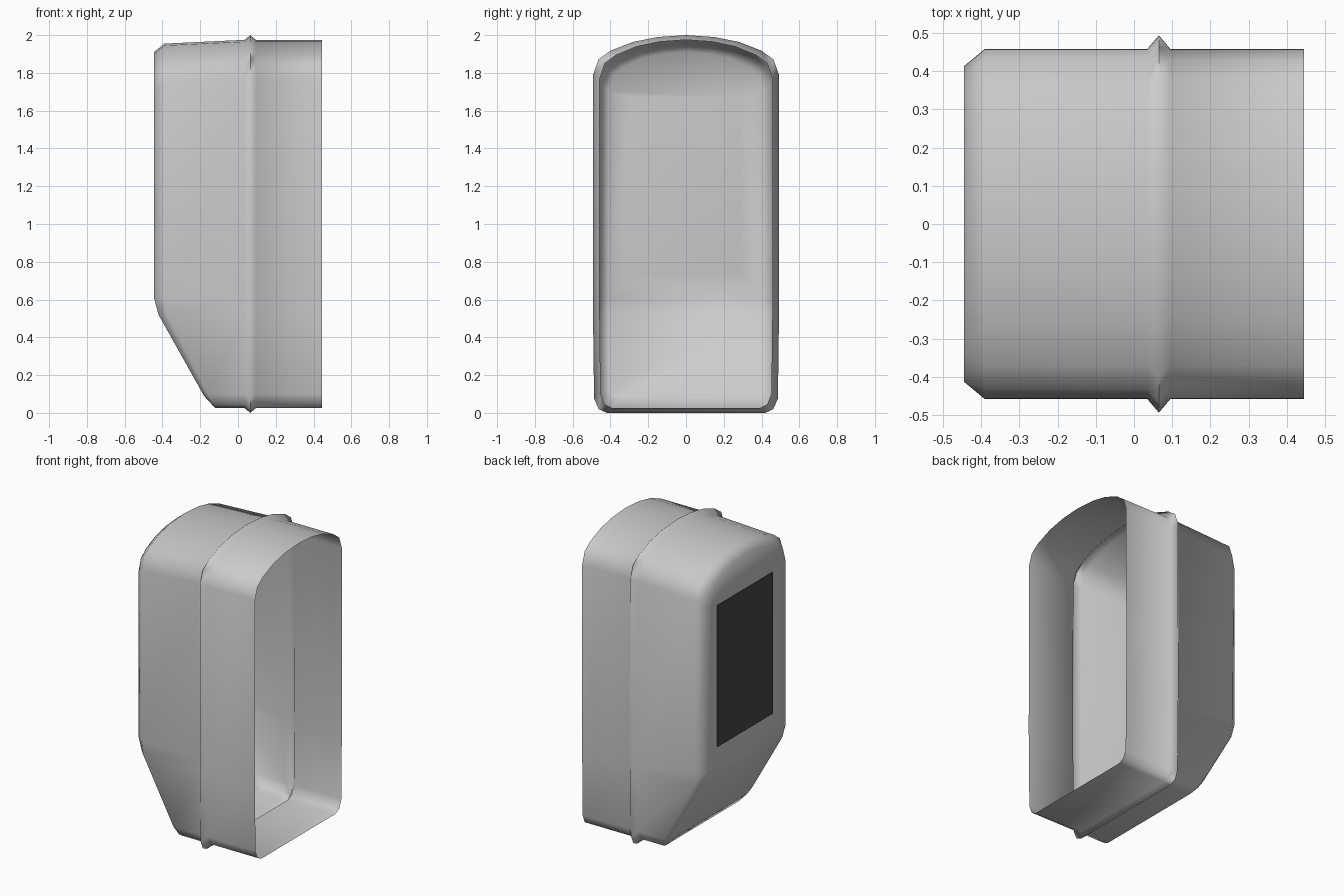
import bpy, bmesh, math

cube = bpy.data.objects.get("Cube")
if cube:
    bpy.data.objects.remove(cube)


def material(name, v):
    m = bpy.data.materials.new(name)
    m.use_nodes = True
    m.diffuse_color = (v, v, v, 1)
    m.node_tree.nodes["Principled BSDF"].inputs["Base Color"].default_value = (v, v, v, 1)
    return m


def finish(name, bm, mat):
    bmesh.ops.recalc_face_normals(bm, faces=bm.faces)
    mesh = bpy.data.meshes.new(name)
    bm.to_mesh(mesh)
    bm.free()
    mesh.materials.append(mat)
    obj = bpy.data.objects.new(name, mesh)
    bpy.context.collection.objects.link(obj)
    return obj


grey = material("grey_plastic", 0.6)
dark = material("dark_screen", 0.065)

# Half of the arched cross-section (y, z), bottom centre to top centre
HALF = [(0, .025), (.39, .025), (.43, .045), (.452, .1), (.457, .52), (.458, .61),
        (.457, 1.77), (.43, 1.85), (.37, 1.895), (.26, 1.94), (.14, 1.965), (0, 1.975)]
SECTION = HALF + [(-y, z) for y, z in HALF[-2:0:-1]]
N = len(SECTION)


def straight(x, sy=1, sz=1):
    return [(x, y * sy, 1 + (z - 1) * sz) for y, z in SECTION]


def shoulder():
    # Start of the rounded rear edge, cut back along the lower slope
    return [(max(-.39, -.12 - (z - .025) * .52), y, z - .02 if z > 1.5 else z)
            for y, z in SECTION]


def rear_rim():
    # Inset outline of the rear wall and its lower slope
    pts = []
    for y, z in SECTION:
        if z > 1.5:
            z -= .065
        elif z < .3:
            z = max(.09, z + .03)
        pts.append((max(-.445, -.18 - (z - .09) * .56), y * .9, z))
    return pts


# Open shell: mouth, ridge collar, body, rounded rear
bm = bmesh.new()
loops = [straight(.445), straight(.095), straight(.065, 1.077, 1 / .975),
         straight(.035), shoulder(), rear_rim()]
rings = [[bm.verts.new(p) for p in loop] for loop in loops]
for a, b in zip(rings, rings[1:]):
    for i in range(N):
        j = (i + 1) % N
        bm.faces.new((a[i], a[j], b[j], b[i]))

# Rear wall: slope, bend and shallow dished panel around the screen
rim = rings[-1]
W, BOTTOM, TOP = .29, .73, 1.67
br, tr, tl, bl = [bm.verts.new((-.43, y, z)) for y, z in
                  ((W, BOTTOM), (W, TOP), (-W, TOP), (-W, BOTTOM))]
bm.faces.new(rim[N - 4:] + rim[:5])
bm.faces.new((rim[4], rim[5], rim[N - 5], rim[N - 4]))
bm.faces.new((rim[5], br, bl, rim[N - 5]))
bm.faces.new((rim[5], rim[6], tr, br))
bm.faces.new((rim[N - 5], bl, tl, rim[N - 6]))
bm.faces.new(rim[6:N - 5] + [tl, tr])
bm.faces.new((br, tr, tl, bl))
shell = finish("housing_shell", bm, grey)
bpy.context.view_layer.objects.active = shell
shell.select_set(True)
bpy.ops.object.shade_smooth_by_angle(angle=math.radians(100))
shell.select_set(False)

# Thin dark screen on the rear wall
bm = bmesh.new()
bmesh.ops.create_cube(bm, size=1)
for v in bm.verts:
    v.co = (-.435 + v.co.x * .007, v.co.y * 2 * W, (BOTTOM + TOP) / 2 + v.co.z * (TOP - BOTTOM))
finish("rear_screen", bm, dark)
